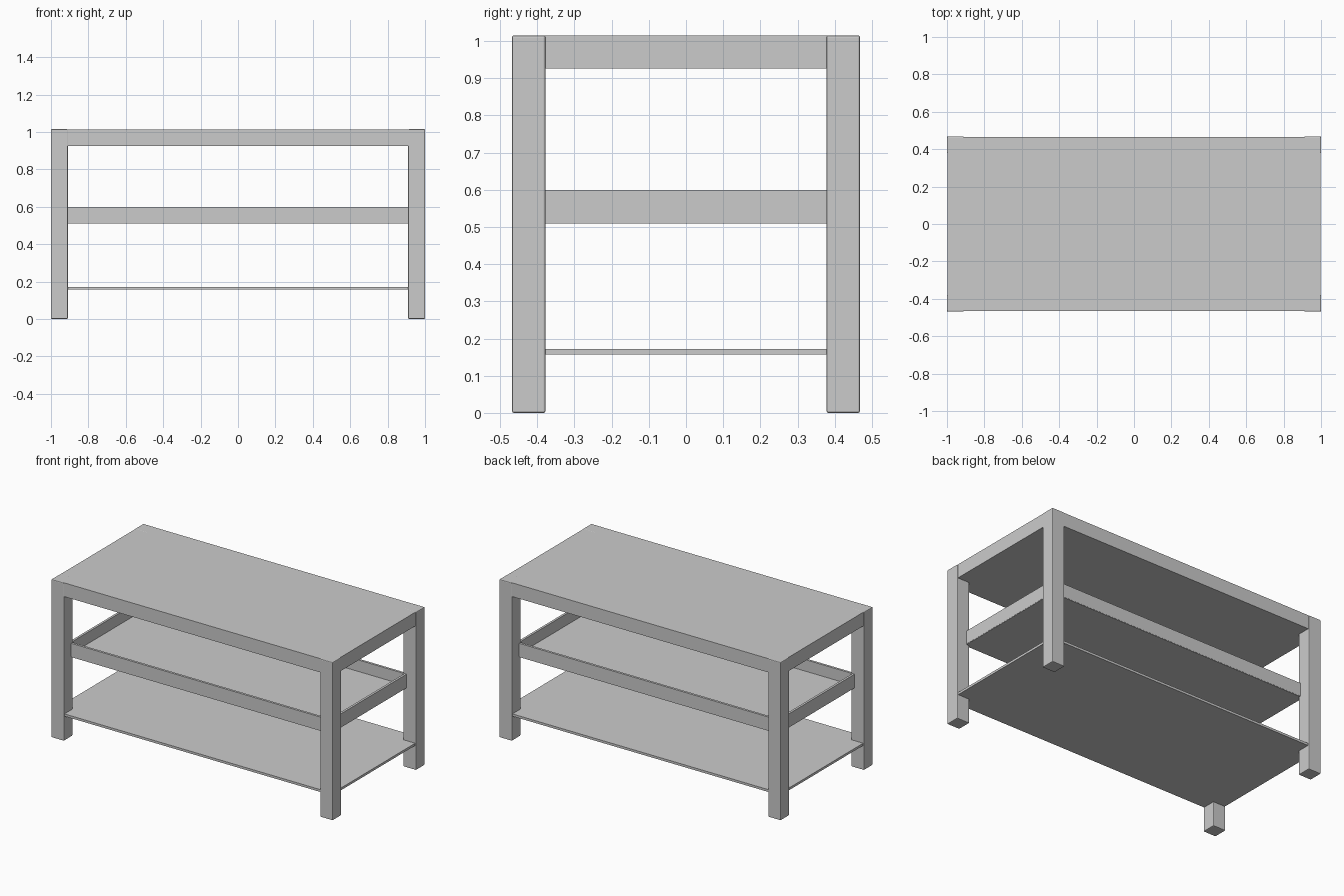
import bpy

if "Cube" in bpy.data.objects:
    bpy.data.objects.remove(bpy.data.objects["Cube"])


def box(name, lo, hi, bevel=0.0):
    """Axis-aligned box from two opposite corners, with optional chamfer."""
    size = [b - a for a, b in zip(lo, hi)]
    centre = [(a + b) / 2 for a, b in zip(lo, hi)]
    bpy.ops.mesh.primitive_cube_add(size=1, location=centre)
    ob = bpy.context.object
    ob.name = name
    ob.scale = size
    bpy.ops.object.transform_apply(location=False, rotation=False, scale=True)
    if bevel:
        mod = ob.modifiers.new("soft_edges", 'BEVEL')
        mod.width = bevel
        mod.segments = 2
    return ob


def slab(name, hx, hy, z0, z1):
    return box(name, (-hx, -hy, z0), (hx, hy, z1))


HX, HY, LEG, TOP = 1.0, 0.468, 0.09, 1.015

# Four square legs with softened edges
for side, sx in (("left", -1), ("right", 1)):
    for end, sy in (("front", -1), ("back", 1)):
        xs = sorted((sx * HX, sx * (HX - LEG)))
        ys = sorted((sy * HY, sy * (HY - LEG)))
        box(f"{end}_{side}_leg", (xs[0], ys[0], 0), (xs[1], ys[1], TOP), 0.005)

# Thick table top and thin lower shelf, fitted almost flush with the legs
slab("table_top", HX - 0.004, HY - 0.004, 0.926, TOP - 0.0005)
slab("lower_shelf", HX - 0.006, HY - 0.006, 0.157, 0.172)

# Middle tray: inset panel with a thin raised rim
TX, TY, T = 0.933, 0.393, 0.015
slab("tray_panel", TX - 0.001, TY - 0.001, 0.510, 0.525)
for side, s in (("front", -1), ("back", 1)):
    ys = sorted((s * TY, s * (TY - T)))
    box(f"tray_{side}_rail", (-TX, ys[0], 0.513), (TX, ys[1], 0.599))
for side, s in (("left", -1), ("right", 1)):
    xs = sorted((s * TX, s * (TX - T)))
    box(f"tray_{side}_rail", (xs[0], -TY + T, 0.513), (xs[1], TY - T, 0.599))
